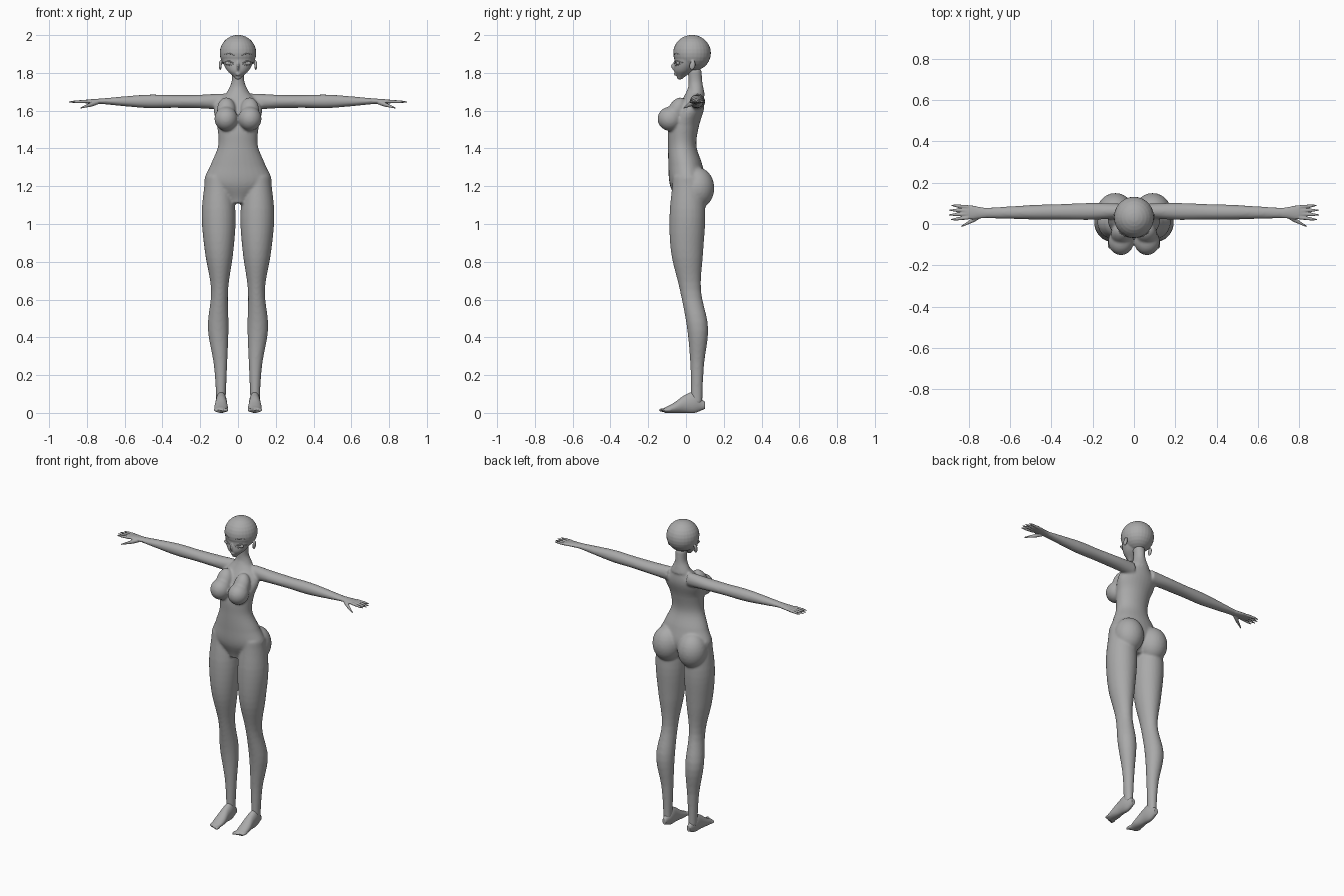
import bpy, bmesh, math
from mathutils import Matrix, Vector

cube = bpy.data.objects.get("Cube")
if cube:
    bpy.data.objects.remove(cube, do_unlink=True)

grey = bpy.data.materials.new("plain_grey")
grey.use_nodes = True
grey.diffuse_color = (0.4, 0.4, 0.4, 1)
grey.node_tree.nodes["Principled BSDF"].inputs["Base Color"].default_value = grey.diffuse_color

SIDES, RINGS = 28, 28
STRAIGHT = (0, 0)


def profile(values, t):
    """Smooth curve through evenly spaced values, read at t from start to end."""
    last = len(values) - 1
    place = t * last
    i = min(int(place), last - 1)
    u = place - i
    before, here = values[max(i - 1, 0)], values[i]
    there, after = values[i + 1], values[min(i + 2, last)]
    slope_in, slope_out = (there - before) / 2, (after - here) / 2
    gap = there - here
    return here + u * (slope_in + u * (3 * gap - 2 * slope_in - slope_out
                                       + u * (slope_in + slope_out - 2 * gap)))


def loft(bm, start, end, wide, deep, sway=STRAIGHT, bow=STRAIGHT):
    """Closed elliptical tube. Sections lie across the main axis of the path;
    wide and sway act on the first crossing axis, deep and bow on the second."""
    start, end = Vector(start), Vector(end)
    path = end - start
    main = max(range(3), key=lambda axis: abs(path[axis]))
    first, second = [axis for axis in range(3) if axis != main]
    rings = []
    for r in range(RINGS + 1):
        t = r / RINGS
        centre = start + path * t
        centre[first] += profile(sway, t)
        centre[second] += profile(bow, t)
        half_wide, half_deep = profile(wide, t), profile(deep, t)
        ring = []
        for k in range(SIDES):
            angle = math.tau * k / SIDES
            point = centre.copy()
            point[first] += half_wide * math.cos(angle)
            point[second] += half_deep * math.sin(angle)
            ring.append(bm.verts.new(point))
        rings.append(ring)
    faces = [bm.faces.new(rings[0]), bm.faces.new(rings[-1])]
    for lower, upper in zip(rings, rings[1:]):
        for k in range(SIDES):
            n = (k + 1) % SIDES
            faces.append(bm.faces.new((lower[k], lower[n], upper[n], upper[k])))
    bmesh.ops.recalc_face_normals(bm, faces=faces)


def round_tube(bm, start, end, radius, sway=STRAIGHT, bow=STRAIGHT):
    loft(bm, start, end, wide=radius, deep=radius, sway=sway, bow=bow)


def ball(bm, centre, radii, tilt=0):
    turn = Matrix.Rotation(math.radians(tilt), 4, "X")
    place = Matrix.Translation(centre) @ turn @ Matrix.Diagonal((*radii, 1))
    bmesh.ops.create_uvsphere(bm, u_segments=SIDES, v_segments=SIDES // 2, radius=1, matrix=place)


def finish(name, bm, voxel=None, smoothing=0):
    """Mirror the part, then fuse its pieces into one skin with soft joins."""
    mesh = bpy.data.meshes.new(name)
    bm.to_mesh(mesh)
    bm.free()
    mesh.materials.append(grey)
    for polygon in mesh.polygons:
        polygon.use_smooth = True
    part = bpy.data.objects.new(name, mesh)
    bpy.context.collection.objects.link(part)
    mirror = part.modifiers.new("Mirror", "MIRROR")
    mirror.use_mirror_merge = False
    if voxel:
        fuse = part.modifiers.new("Fuse", "REMESH")
        fuse.mode = "VOXEL"
        fuse.voxel_size = voxel
        fuse.use_smooth_shade = True
        soften = part.modifiers.new("Soften", "SMOOTH")
        soften.factor = 0.5
        soften.iterations = smoothing


# Body: torso, neck, bust, buttocks, leg and arm
bm = bmesh.new()
loft(bm, start=(0, 0, 1.11), end=(0, .05, 1.72),
     wide=(.05, .175, .145, .105, .11, .125, .04),
     deep=(.05, .095, .09, .075, .08, .07, .04),
     bow=(0, 0, -.02, -.045, -.045, -.015, 0))
loft(bm, start=(0, .055, 1.68), end=(0, .045, 1.82),
     wide=(.065, .035, .035), deep=(.045, .037, .037))
ball(bm, centre=(.063, -.085, 1.557), radii=(.062, .066, .064))
ball(bm, centre=(.062, -.05, 1.6), radii=(.05, .045, .075), tilt=-25)
ball(bm, centre=(.09, .06, 1.19), radii=(.09, .09, .11))
loft(bm, start=(.105, .01, 1.25), end=(.09, .057, .05),
     wide=(.07, .09, .075, .045, .055, .035, .025),
     deep=(.08, .095, .085, .056, .056, .036, .03),
     sway=(0, 0, 0, 0, .01, 0, 0),
     bow=(0, -.01, -.02, -.01, .02, .01, 0))
loft(bm, start=(.07, .063, 1.648), end=(.74, .053, 1.65),
     wide=(.036, .041, .038, .036, .03, .025),
     deep=(.043, .036, .034, .036, .026, .014))
finish("body", bm, voxel=.007, smoothing=7)

# Head: skull, jaw, nose, lips and ears
bm = bmesh.new()
ball(bm, centre=(0, .032, 1.905), radii=(.097, .1, .096))
loft(bm, start=(0, -.034, 1.766), end=(0, .03, 1.9),
     wide=(.012, .056, .08, .09), deep=(.012, .05, .07, .09))
loft(bm, start=(0, -.06, 1.815), end=(0, -.05, 1.88),
     wide=(.006, .008, .006, .005), deep=(.01, .024, .012, .008))
for lip_height in (1.79, 1.797):
    ball(bm, centre=(0, -.055, lip_height), radii=(.014, .009, .004))
ball(bm, centre=(.094, .034, 1.84), radii=(.008, .016, .026), tilt=-12)
finish("head", bm, voxel=.004, smoothing=3)

# Eyes, lashes and brows
bm = bmesh.new()
ball(bm, centre=(.046, -.042, 1.851), radii=(.024, .011, .011))
finish("eyes", bm)
bm = bmesh.new()
round_tube(bm, start=(.02, -.06, 1.85), end=(.076, -.018, 1.855), radius=(.002, .004, .002),
           sway=(0, -.012, 0), bow=(0, .009, 0))
round_tube(bm, start=(.024, -.058, 1.845), end=(.07, -.026, 1.847), radius=(.001, .002, .001),
           sway=(0, -.009, 0), bow=(0, -.007, 0))
finish("eyelashes", bm)
bm = bmesh.new()
round_tube(bm, start=(.018, -.066, 1.892), end=(.074, -.034, 1.897), radius=(.001, .003, .001),
           sway=(0, -.007, 0), bow=(0, .008, 0))
finish("eyebrows", bm)

# Hands: palm, four fingers and thumb
bm = bmesh.new()
loft(bm, start=(.71, .053, 1.65), end=(.83, .058, 1.648),
     wide=(.024, .028, .034, .028), deep=(.015, .013, .011, .007))
for i in range(4):
    reach = .9 - .01 * abs(i - 1.4)
    round_tube(bm, start=(.8, .031 + .017 * i, 1.649), end=(reach, .021 + .023 * i, 1.646),
               radius=(.009, .008, .007, .003))
round_tube(bm, start=(.74, .04, 1.645), end=(.835, -.012, 1.614),
           radius=(.011, .012, .008, .004))
finish("hands", bm, voxel=.003, smoothing=3)

# Feet: heel to instep and five toes
bm = bmesh.new()
loft(bm, start=(.088, .1, .04), end=(.09, -.115, .018),
     wide=(.014, .028, .031, .036, .032), deep=(.02, .055, .047, .028, .014),
     bow=(0, .02, .018, .004, -.004))
for i in range(5):
    toe = .01 - .0007 * i
    ball(bm, centre=(.062 + .0145 * i, .006 * i - .121, .015), radii=(toe, .023, toe))
finish("feet", bm, voxel=.004, smoothing=2)
